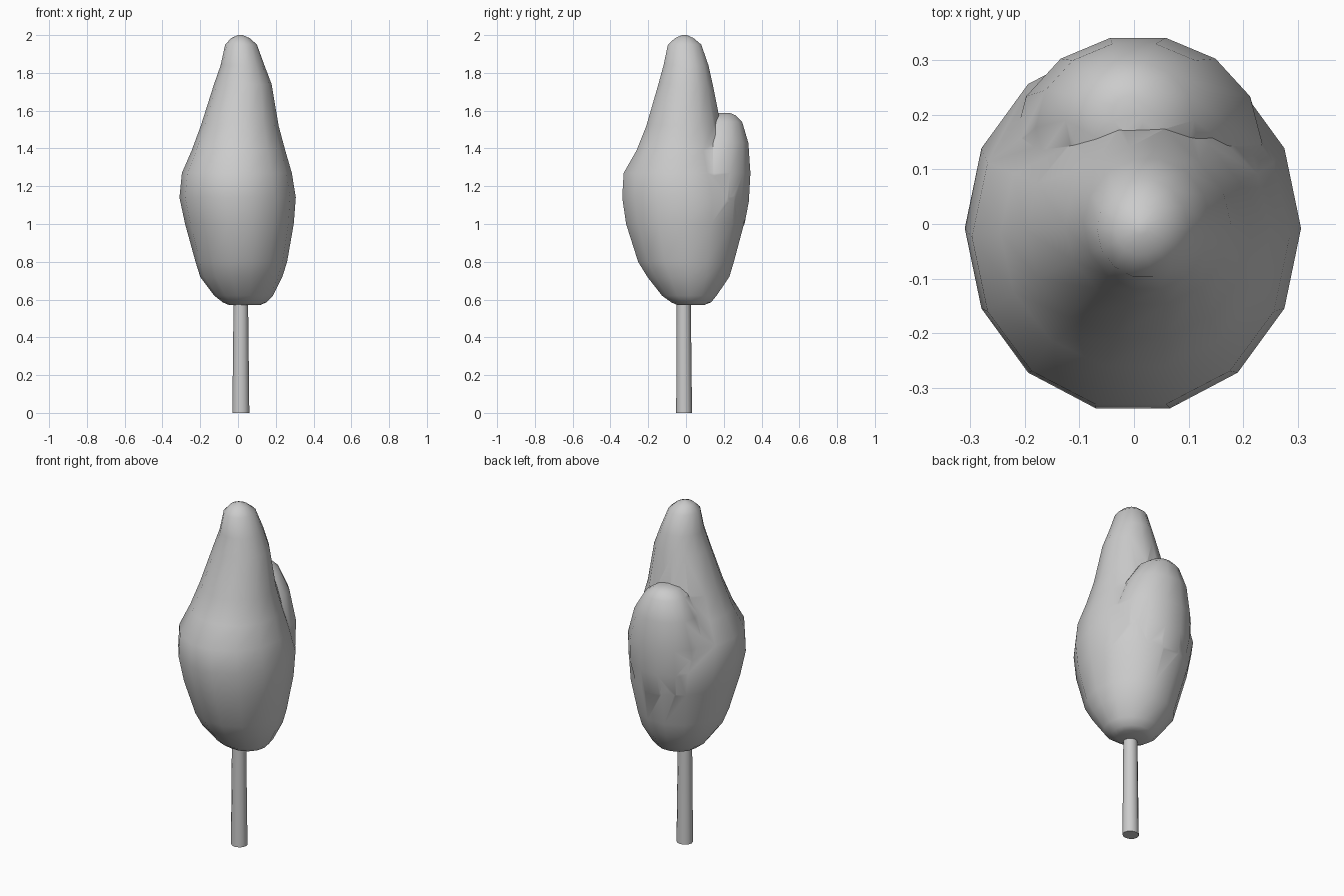
import bpy, bmesh
from math import sin, cos, pi, radians

if "Cube" in bpy.data.objects:
    bpy.data.objects.remove(bpy.data.objects["Cube"])


def loft(name, rings, sides, angle=60):
    """Closed skin through elliptical rings (z, cx, cy, rx, ry), bottom to top."""
    bm = bmesh.new()
    loops = []
    for z, cx, cy, rx, ry in rings:
        loops.append([bm.verts.new((cx + rx * cos(2 * pi * i / sides),
                                    cy + ry * sin(2 * pi * i / sides), z))
                      for i in range(sides)])
    for a, b in zip(loops, loops[1:]):
        for i in range(sides):
            j = (i + 1) % sides
            bm.faces.new((a[i], a[j], b[j], b[i]))
    bm.faces.new(loops[0][::-1])
    bm.faces.new(loops[-1])
    bmesh.ops.recalc_face_normals(bm, faces=bm.faces)
    me = bpy.data.meshes.new(name)
    bm.to_mesh(me)
    bm.free()
    ob = bpy.data.objects.new(name, me)
    bpy.context.collection.objects.link(ob)
    return ob


def smooth(ob, angle):
    bpy.ops.object.select_all(action='DESELECT')
    ob.select_set(True)
    bpy.context.view_layer.objects.active = ob
    bpy.ops.object.shade_smooth_by_angle(angle=radians(angle))


def spans(z, x0, x1, y0, y1):
    return (z, (x0 + x1) / 2, (y0 + y1) / 2, (x1 - x0) / 2, (y1 - y0) / 2)


# Main crown: z, left, right, front, back
crown = loft("crown", [spans(*r) for r in (
    (0.572, -0.05, 0.12, -0.05, 0.10),
    (0.585, -0.08, 0.15, -0.08, 0.135),
    (0.62, -0.125, 0.185, -0.13, 0.165),
    (0.72, -0.20, 0.235, -0.21, 0.235),
    (0.80, -0.225, 0.26, -0.26, 0.26),
    (1.00, -0.28, 0.295, -0.325, 0.315),
    (1.14, -0.31, 0.306, -0.346, 0.33),
    (1.27, -0.297, 0.285, -0.338, 0.29),
    (1.39, -0.245, 0.25, -0.268, 0.235),
    (1.52, -0.197, 0.215, -0.215, 0.19),
    (1.74, -0.127, 0.178, -0.15, 0.145),
    (1.84, -0.092, 0.14, -0.122, 0.122),
    (1.95, -0.068, 0.10, -0.098, 0.083),
    (1.985, -0.035, 0.06, -0.058, 0.04),
    (2.0, 0.00, 0.025, -0.02, 0.005))], 14)

# Rear lobe that swells out of the back of the crown
lobe = loft("rear_lobe", [spans(*r) for r in (
    (0.85, -0.15, 0.16, -0.05, 0.24),
    (1.00, -0.20, 0.21, -0.08, 0.315),
    (1.12, -0.225, 0.24, -0.08, 0.338),
    (1.27, -0.22, 0.235, -0.05, 0.346),
    (1.43, -0.18, 0.18, 0.02, 0.334),
    (1.54, -0.125, 0.11, 0.08, 0.30),
    (1.575, -0.08, 0.06, 0.12, 0.265),
    (1.587, -0.04, 0.02, 0.17, 0.235))], 14)

mod = crown.modifiers.new("join_lobe", 'BOOLEAN')
mod.operation = 'UNION'
mod.solver = 'EXACT'
mod.object = lobe
bpy.context.view_layer.objects.active = crown
crown.select_set(True)
bpy.ops.object.modifier_apply(modifier=mod.name)
bpy.data.objects.remove(lobe)
smooth(crown, 50)

# Trunk
trunk = loft("trunk", [(0, 0.015, -0.01, 0.045, 0.042),
                       (0.62, 0.015, -0.012, 0.038, 0.037)], 12)
smooth(trunk, 40)
